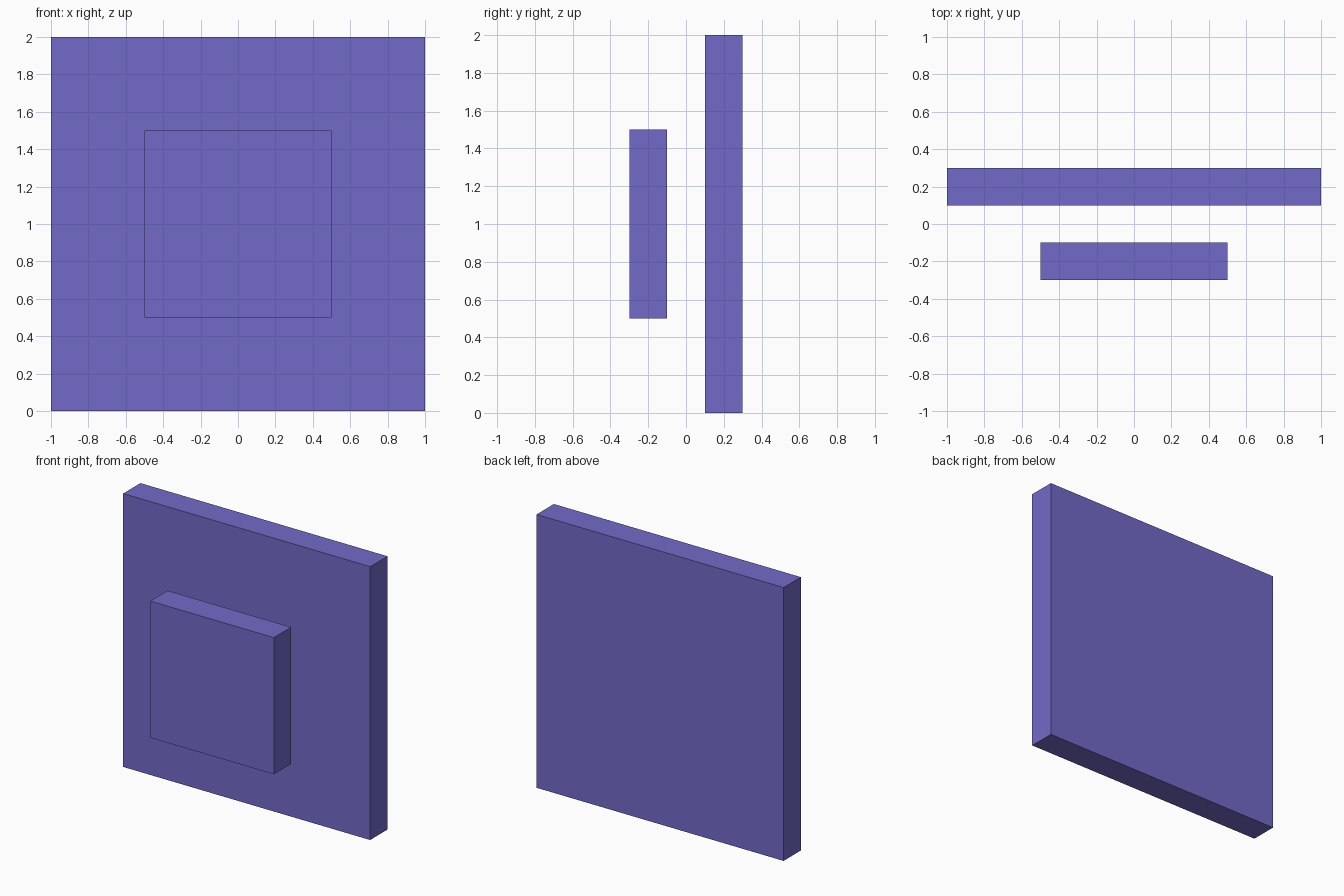
import bpy

if "Cube" in bpy.data.objects:
    bpy.data.objects.remove(bpy.data.objects["Cube"])

purple = bpy.data.materials.new("purple")
purple.diffuse_color = (0.17, 0.145, 0.58, 1)
purple.use_nodes = True
purple.node_tree.nodes["Principled BSDF"].inputs["Base Color"].default_value = purple.diffuse_color


def slab(name, size, center):
    bpy.ops.mesh.primitive_cube_add(size=1, location=center)
    obj = bpy.context.object
    obj.name = name
    obj.scale = size
    bpy.ops.object.transform_apply(location=False, rotation=False, scale=True)
    obj.data.materials.append(purple)
    return obj


# Large square panel at the back
slab("back_panel", (2, 0.2, 2), (0, 0.2, 1))

# Smaller square panel floating in front of it
slab("front_panel", (1, 0.2, 1), (0, -0.2, 1))
